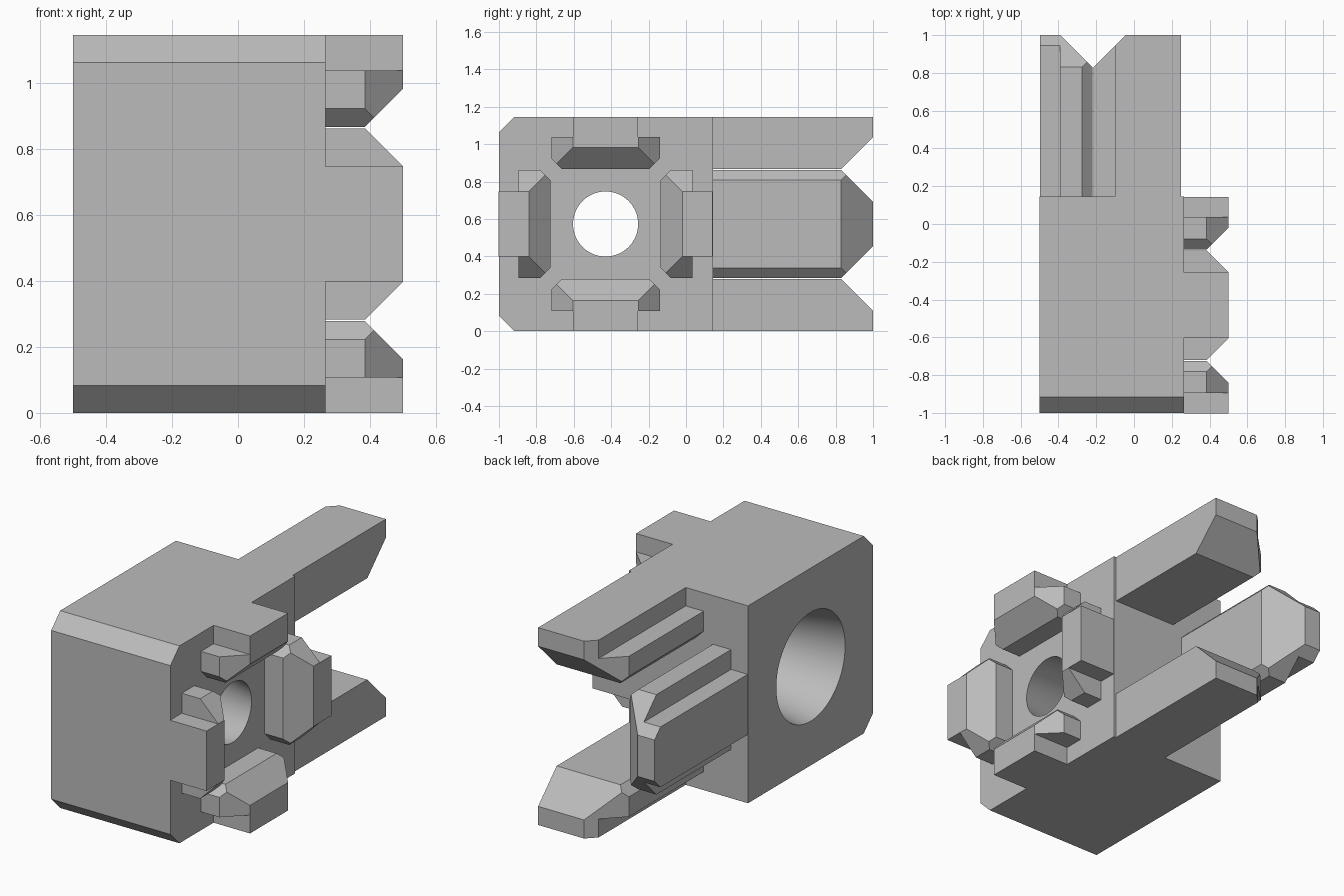
import bpy, bmesh
from math import pi
from mathutils import Matrix, Vector

cube = bpy.data.objects.get("Cube")
if cube:
    bpy.data.objects.remove(cube, do_unlink=True)

grey = bpy.data.materials.new("plain grey")
grey.use_nodes = True
COLOUR = (0.5, 0.5, 0.5, 1)
grey.diffuse_color = COLOUR
grey.node_tree.nodes["Principled BSDF"].inputs["Base Color"].default_value = COLOUR

X, Y, Z = Vector((1, 0, 0)), Vector((0, 1, 0)), Vector((0, 0, 1))
MID, HOLE_Y, ARM_X = 0.573, -0.43, 0.075
FRONT_X, BACK_Y = 0.266, 0.145
WING, STEM, INNER, STEP, OUTER, BEVEL = 0.29, 0.175, 0.295, 0.466, 0.573, 0.055


def add_object(name, bm):
    bmesh.ops.recalc_face_normals(bm, faces=bm.faces)
    mesh = bpy.data.meshes.new(name)
    bm.to_mesh(mesh)
    bm.free()
    obj = bpy.data.objects.new(name, mesh)
    bpy.context.collection.objects.link(obj)
    mesh.materials.append(grey)
    return obj


def prism(profile, start, end):
    """Extrude a flat profile along local z."""
    bm = bmesh.new()
    face = bm.faces.new([bm.verts.new((a, b, start)) for a, b in profile])
    moved = bmesh.ops.extrude_face_region(bm, geom=[face])["geom"]
    verts = [v for v in moved if isinstance(v, bmesh.types.BMVert)]
    bmesh.ops.translate(bm, verts=verts, vec=(0, 0, end - start))
    return bm


def slice_off(bm, point, normal):
    """Remove everything beyond a plane and cap the cut."""
    cut = bmesh.ops.bisect_plane(bm, geom=bm.verts[:] + bm.edges[:] + bm.faces[:],
                                 dist=1e-5, plane_co=point, plane_no=normal,
                                 clear_outer=True)["geom_cut"]
    edges = [e for e in cut if isinstance(e, bmesh.types.BMEdge) and e.is_boundary]
    bmesh.ops.edgenet_fill(bm, edges=edges)


def side_profile(sign, winged, stem):
    """One half of the T section, from inner edge to outer edge."""
    if not winged:
        return [(sign * stem, INNER), (sign * stem, OUTER)]
    return [(sign * (WING - BEVEL), INNER), (sign * WING, INNER + BEVEL),
            (sign * WING, STEP), (sign * stem, STEP), (sign * stem, OUTER)]


def finger(name, origin, w, r, t, start, slope, end, stem=STEM, both=True):
    """T-shaped clip finger: w is across, r outward from centre, t along."""
    profile = side_profile(-1, True, stem) + side_profile(1, both, stem)[::-1]
    bm = prism(profile, start, end)
    slice_off(bm, (-WING, 0, slope), (-1, 0, 1))
    if both:
        slice_off(bm, (WING, 0, slope), (1, 0, 1))
    slice_off(bm, (0, INNER, slope), (0, -1, 1))
    frame = Matrix((w, r, t)).transposed().to_4x4()
    bm.transform(Matrix.Translation(origin) @ frame)
    return add_object(name, bm)


# Body block with bevelled front edges (profile in y and z, extruded along x)
C = 0.083
top = 2 * MID
bm = prism([(BACK_Y, 0), (BACK_Y, top), (C - 1, top), (-1, top - C), (-1, C), (C - 1, 0)],
           -0.5, FRONT_X)
bm.transform(Matrix((Y, Z, X)).transposed().to_4x4())
body = add_object("body_block", bm)

# Tapered bore through the body
RADIUS_WIDE, RADIUS_NARROW = 0.316, 0.174
length, extra = FRONT_X + 0.5, 0.05
taper = (RADIUS_WIDE - RADIUS_NARROW) / length * extra
bm = bmesh.new()
bmesh.ops.create_cone(bm, cap_ends=True, segments=64, radius1=RADIUS_WIDE + taper,
                      radius2=RADIUS_NARROW - taper, depth=length + 2 * extra)
bm.transform(Matrix.Translation(((FRONT_X - 0.5) / 2, HOLE_Y, MID)) @ Matrix.Rotation(pi / 2, 4, "Y"))
cutter = add_object("bore_cutter", bm)
cutter.hide_render = True
bore = body.modifiers.new("bore", "BOOLEAN")
bore.operation, bore.solver, bore.object = "DIFFERENCE", "EXACT", cutter
bpy.context.view_layer.objects.active = body
body.select_set(True)
bpy.ops.object.modifier_apply(modifier=bore.name)
bpy.data.objects.remove(cutter, do_unlink=True)
bpy.ops.object.shade_smooth_by_angle(angle=pi / 6)

# Four short fingers around the bore
for label, r in (("top", Z), ("bottom", -Z), ("front", -Y), ("back", Y)):
    finger("short_finger_" + label, (0, HOLE_Y, MID), X.cross(r), r, X,
           FRONT_X, 0.385, 0.5, stem=STEM - 0.001)

# Three long arms at the back; the upper and lower ones have a single wing
arm_centre = (ARM_X, 0, MID)
finger("long_arm_top", arm_centre, X, Z, Y, BACK_Y, 0.83, 1, both=False)
finger("long_arm_bottom", arm_centre, X, -Z, Y, BACK_Y, 0.83, 1, both=False)
finger("long_arm_side", arm_centre, Z, -X, Y, BACK_Y, 0.83, 1)
